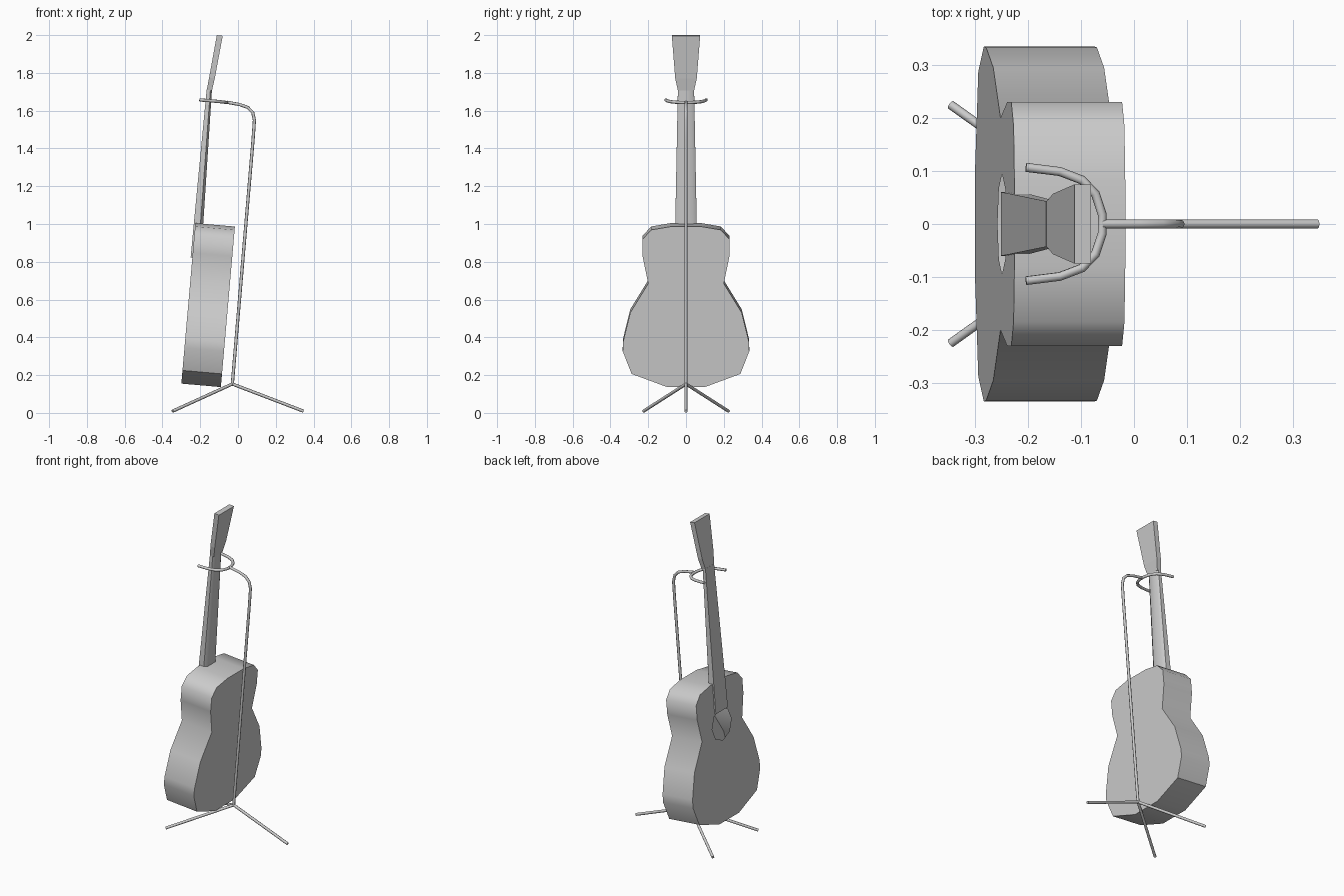
import bpy, bmesh, math
from mathutils import Vector

if "Cube" in bpy.data.objects:
    bpy.data.objects.remove(bpy.data.objects["Cube"])


def finish(name, bm, smooth=35):
    bmesh.ops.recalc_face_normals(bm, faces=bm.faces)
    me = bpy.data.meshes.new(name)
    bm.to_mesh(me)
    bm.free()
    ob = bpy.data.objects.new(name, me)
    bpy.context.collection.objects.link(ob)
    if smooth:
        bpy.ops.object.select_all(action='DESELECT')
        ob.select_set(True)
        bpy.context.view_layer.objects.active = ob
        bpy.ops.object.shade_smooth_by_angle(angle=math.radians(smooth))
    return ob


def loft(name, rings, smooth=0):
    """Skin a list of closed rings and cap both ends."""
    bm = bmesh.new()
    loops = [[bm.verts.new(p) for p in r] for r in rings]
    n = len(loops[0])
    for a, b in zip(loops, loops[1:]):
        for i in range(n):
            j = (i + 1) % n
            bm.faces.new((a[i], a[j], b[j], b[i]))
    bm.faces.new(loops[0])
    bm.faces.new(loops[-1])
    return finish(name, bm, smooth)


def tube(name, pts, radius=0.0085, sides=8):
    """Sweep a round section along a path."""
    pts = [Vector(p) for p in pts]
    rings = []
    for i, p in enumerate(pts):
        t = (pts[min(i + 1, len(pts) - 1)] - pts[max(i - 1, 0)]).normalized()
        if i == 0:
            n = t.orthogonal().normalized()
        n = (n - t * n.dot(t)).normalized()
        b = t.cross(n)
        rings.append([p + radius * (math.cos(a) * n + math.sin(a) * b)
                      for a in (2 * math.pi * k / sides for k in range(sides))])
    return loft(name, rings, 50)


# leaning frame shared by body and neck
TILT = math.radians(5)
FOOT = (-0.30, 0, 0.155)


def lean(ob):
    ob.location = FOOT
    ob.rotation_euler = (0, TILT, 0)


# hollow body: half outline (width, height), mirrored
half = [(0.10, 0.0), (0.288, 0.07), (0.335, 0.19), (0.333, 0.24), (0.295, 0.395),
        (0.20, 0.55), (0.23, 0.695), (0.23, 0.785), (0.185, 0.835), (0.08, 0.853)]
outline = half + [(-y, w) for y, w in reversed(half)]
bm = bmesh.new()
front = [bm.verts.new((0, y, w)) for y, w in outline]
back = [bm.verts.new((0.21, y, w)) for y, w in outline]
n = len(outline)
edges = [bm.edges.new((front[i], front[(i + 1) % n])) for i in range(n)]
# sound hole in the front panel
hole = [bm.verts.new((0, 0.095 * math.cos(k * math.pi / 4),
                      0.585 + 0.098 * math.sin(k * math.pi / 4))) for k in range(8)]
edges += [bm.edges.new((hole[i], hole[(i + 1) % 8])) for i in range(8)]
bmesh.ops.triangle_fill(bm, edges=edges, use_beauty=True, normal=(-1, 0, 0))
for i in range(n):
    j = (i + 1) % n
    bm.faces.new((front[i], front[j], back[j], back[i]))
bm.faces.new(back)
lean(finish("guitar_body", bm, 45))


# fingerboard over the body
def slab(u0, u1, h, w):
    return [(u0, -h, w), (u1, -h, w), (u1, h, w), (u0, h, w)]


lean(loft("fingerboard", [slab(-0.009, 0.003, 0.06, 0.67), slab(-0.008, 0.003, 0.057, 0.853)]))


# neck with chamfered back
def neck_ring(u, h, t, w):
    return [(u, -h, w), (u + 0.7 * t, -h, w), (u + t, -0.65 * h, w),
            (u + t, 0.65 * h, w), (u + 0.7 * t, h, w), (u, h, w)]


lean(loft("neck", [neck_ring(-0.008, 0.057, 0.05, 0.845),
                   neck_ring(-0.002, 0.043, 0.028, 1.562)], 50))

# headstock, tilted the other way from the neck line
loft("headstock", [[(x0, -h, z), (x0 + t, -h, z - 0.004), (x0 + t, h, z - 0.004), (x0, h, z)]
                   for x0, t, h, z in ((-0.165, 0.027, 0.043, 1.71),
                                       (-0.153, 0.03, 0.057, 1.775),
                                       (-0.112, 0.031, 0.075, 2.0))])

# stand pole
HUB = (-0.03, 0, 0.153)
tube("stand_pole", [HUB, (0.08, 0, 1.45), (0.087, 0, 1.55), (0.078, 0, 1.59),
                    (0.052, 0, 1.617), (0.01, 0, 1.632), (-0.06, 0, 1.645)])

# neck yoke
arm = [(-0.204, 0.107, 1.657), (-0.14, 0.099, 1.652), (-0.098, 0.083, 1.648),
       (-0.073, 0.057, 1.645), (-0.06, 0.018, 1.643)]
tube("neck_yoke", arm + [(x, -y, z) for x, y, z in reversed(arm)])

# stand legs
tube("rear_leg", [HUB, (0.347, 0, 0.009)])
for side, s in (("left", 1), ("right", -1)):
    tube("front_leg_" + side, [HUB, (-0.346, s * 0.225, 0.009)])
